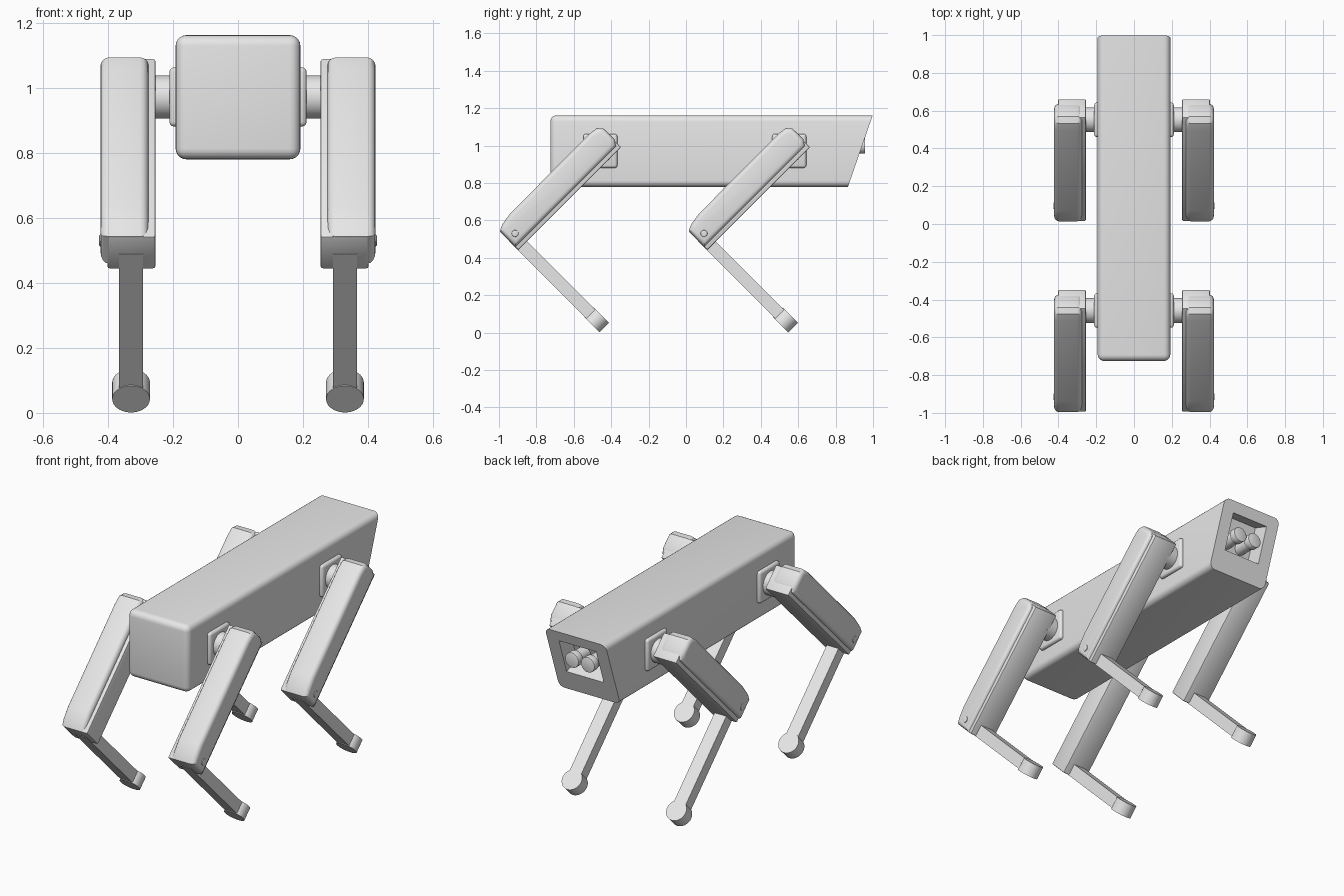
import bpy
import bmesh
import math
from mathutils import Matrix, Vector

cube = bpy.data.objects.get("Cube")
if cube:
    bpy.data.objects.remove(cube)

# Single light grey finish
grey = bpy.data.materials.new("light_grey")
grey.use_nodes = True
grey.diffuse_color = (0.8, 0.8, 0.8, 1)
grey.node_tree.nodes["Principled BSDF"].inputs["Base Color"].default_value = (0.8, 0.8, 0.8, 1)


def finish(name, bm, matrix=Matrix(), mirror=False):
    bmesh.ops.recalc_face_normals(bm, faces=bm.faces)
    mesh = bpy.data.meshes.new(name)
    bm.to_mesh(mesh)
    bm.free()
    mesh.materials.append(grey)
    obj = bpy.data.objects.new(name, mesh)
    bpy.context.collection.objects.link(obj)
    obj.matrix_world = matrix
    if mirror:
        obj.modifiers.new("mirror", 'MIRROR').use_axis = (True, False, False)
    bpy.ops.object.select_all(action='DESELECT')
    obj.select_set(True)
    bpy.context.view_layer.objects.active = obj
    bpy.ops.object.shade_smooth_by_angle(angle=math.radians(32))
    return obj


def box(lo, hi, bevel=0.0, segments=3):
    bm = bmesh.new()
    lo, hi = Vector(lo), Vector(hi)
    place = Matrix.Translation((lo + hi) / 2) @ Matrix.Diagonal((hi - lo).to_4d())
    bmesh.ops.create_cube(bm, size=1, matrix=place)
    if bevel:
        bmesh.ops.bevel(bm, geom=bm.edges[:], offset=bevel, segments=segments,
                        profile=0.5, affect='EDGES')
    return bm


def cylinder(start, end, radius, bevel=0.0, sides=40):
    bm = bmesh.new()
    start, end = Vector(start), Vector(end)
    axis = end - start
    turn = axis.to_track_quat('Z', 'Y').to_matrix().to_4x4()
    bmesh.ops.create_cone(bm, cap_ends=True, segments=sides, radius1=radius, radius2=radius,
                          depth=axis.length, matrix=Matrix.Translation((start + end) / 2) @ turn)
    if bevel:
        rims = [e for e in bm.edges if any(len(f.verts) > 4 for f in e.link_faces)]
        bmesh.ops.bevel(bm, geom=rims, offset=bevel, segments=2, profile=0.5, affect='EDGES')
    return bm


def shell(profile, x0, x1, bevel):
    # Side profile extruded across x, with rounded rims
    bm = bmesh.new()
    face = bm.faces.new([bm.verts.new((x0, y, z)) for y, z in profile])
    grown = bmesh.ops.extrude_face_region(bm, geom=[face])["geom"]
    for v in grown:
        if isinstance(v, bmesh.types.BMVert):
            v.co.x = x1
    rims = [e for e in bm.edges if abs(e.verts[0].co.x - e.verts[1].co.x) < 1e-5]
    bmesh.ops.bevel(bm, geom=rims, offset=bevel, segments=4, profile=0.5, affect='EDGES')
    return bm


# Body: rounded box with a slanted rear end
bm = box((-0.192, -0.725, 0.78), (0.192, 1.3, 1.162), 0.033, 5)
slope = math.atan2(0.132, 0.382)
cut = bmesh.ops.bisect_plane(bm, geom=bm.verts[:] + bm.edges[:] + bm.faces[:],
                             plane_co=(0, 0.866, 0.78),
                             plane_no=(0, math.cos(slope), -math.sin(slope)), clear_outer=True)
bmesh.ops.contextual_create(bm, geom=[g for g in cut["geom_cut"]
                                      if isinstance(g, bmesh.types.BMEdge)])
body = finish("body", bm)

# Sensor recess in the slanted end
cutter = finish("recess_cutter", box((-0.117, -0.1, -0.107), (0.117, 0.1, 0.107)),
                Matrix.Translation((0, 0.942, 1.0)) @ Matrix.Rotation(-slope, 4, 'X'))
cutter.hide_render = True
recess = body.modifiers.new("recess", 'BOOLEAN')
recess.operation = 'DIFFERENCE'
recess.solver = 'EXACT'
recess.object = cutter
bpy.context.view_layer.objects.active = body
bpy.ops.object.modifier_apply(modifier=recess.name)
bpy.data.objects.remove(cutter)

# Pair of sensor barrels
finish("sensor_barrel", cylinder((0.05, 0.8, 1.0), (0.05, 0.93, 1.0), 0.036), mirror=True)
finish("sensor_lens", cylinder((0.05, 0.915, 1.0), (0.05, 0.957, 1.0), 0.043, 0.004), mirror=True)

# Legs: thigh runs along local y, shin along local -z, all tilted 45 degrees
cover_profile = [(0.394, 0.255), (0.394, 0.374), (0.43, 0.39), (0.5, 0.401), (1.1, 0.403),
                 (1.15, 0.396), (1.174, 0.37), (1.176, 0.29), (1.155, 0.255)]
for place, offset in (("front", -1.01), ("rear", 0.0)):
    hip = Vector((0, 0.552 + offset, 0.972))
    tilt = Matrix.Translation((0, offset, 0)) @ Matrix.Rotation(math.radians(45), 4, 'X')

    finish(place + "_hip_plate", box(hip + Vector((0.17, -0.091, -0.091)),
                                     hip + Vector((0.211, 0.091, 0.091)), 0.014), mirror=True)
    finish(place + "_hip_axle", cylinder(hip + Vector((0.2, 0, 0)), hip + Vector((0.27, 0, 0)),
                                         0.066), mirror=True)
    finish(place + "_thigh_block", box((0.254, 0.393, 0.232), (0.402, 1.17, 0.373), 0.007, 2),
           tilt, True)
    finish(place + "_thigh_cover", shell(cover_profile, 0.275, 0.423, 0.026), tilt, True)
    finish(place + "_knee_bolt", cylinder((0.39, 0.443, 0.307), (0.427, 0.443, 0.307), 0.018,
                                          0.003, 24), tilt, True)
    finish(place + "_shin", box((0.292, 0.391, -0.33), (0.366, 0.458, 0.3)), tilt, True)
    finish(place + "_foot", cylinder((0.329, 0.388, -0.328), (0.329, 0.46, -0.328), 0.058),
           tilt, True)
